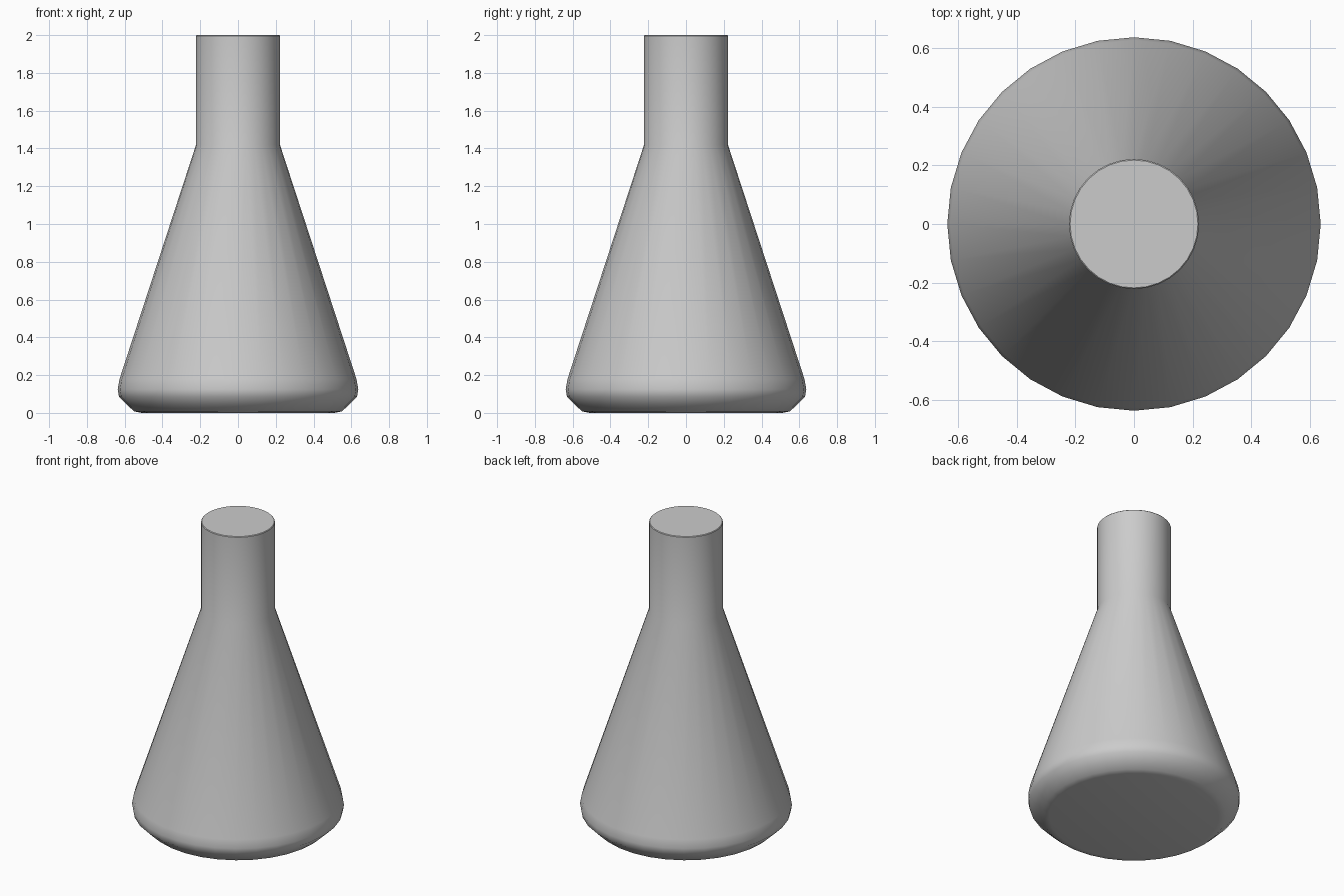
import bpy, bmesh, math

if "Cube" in bpy.data.objects:
    bpy.data.objects.remove(bpy.data.objects["Cube"])

SIDES = 32
# Silhouette as (radius, height), from base to lip
profile = [(0.51, 0.0), (0.55, 0.008), (0.59, 0.045), (0.63, 0.085), (0.637, 0.125),
           (0.627, 0.18), (0.222, 1.42), (0.222, 1.996), (0.218, 2.0)]

bm = bmesh.new()
rings = []
for r, z in profile:
    rings.append([bm.verts.new((r * math.cos(2 * math.pi * i / SIDES),
                                r * math.sin(2 * math.pi * i / SIDES), z))
                  for i in range(SIDES)])

# Flask walls
for a, b in zip(rings, rings[1:]):
    for i in range(SIDES):
        j = (i + 1) % SIDES
        bm.faces.new((a[i], a[j], b[j], b[i]))

# Flat base and closed top
bm.faces.new(rings[0][::-1])
bm.faces.new(rings[-1])

mesh = bpy.data.meshes.new("conical_flask")
bm.to_mesh(mesh)
bm.free()
flask = bpy.data.objects.new("conical_flask", mesh)
bpy.context.collection.objects.link(flask)
bpy.context.view_layer.objects.active = flask
flask.select_set(True)
bpy.ops.object.shade_smooth_by_angle(angle=math.radians(40))
